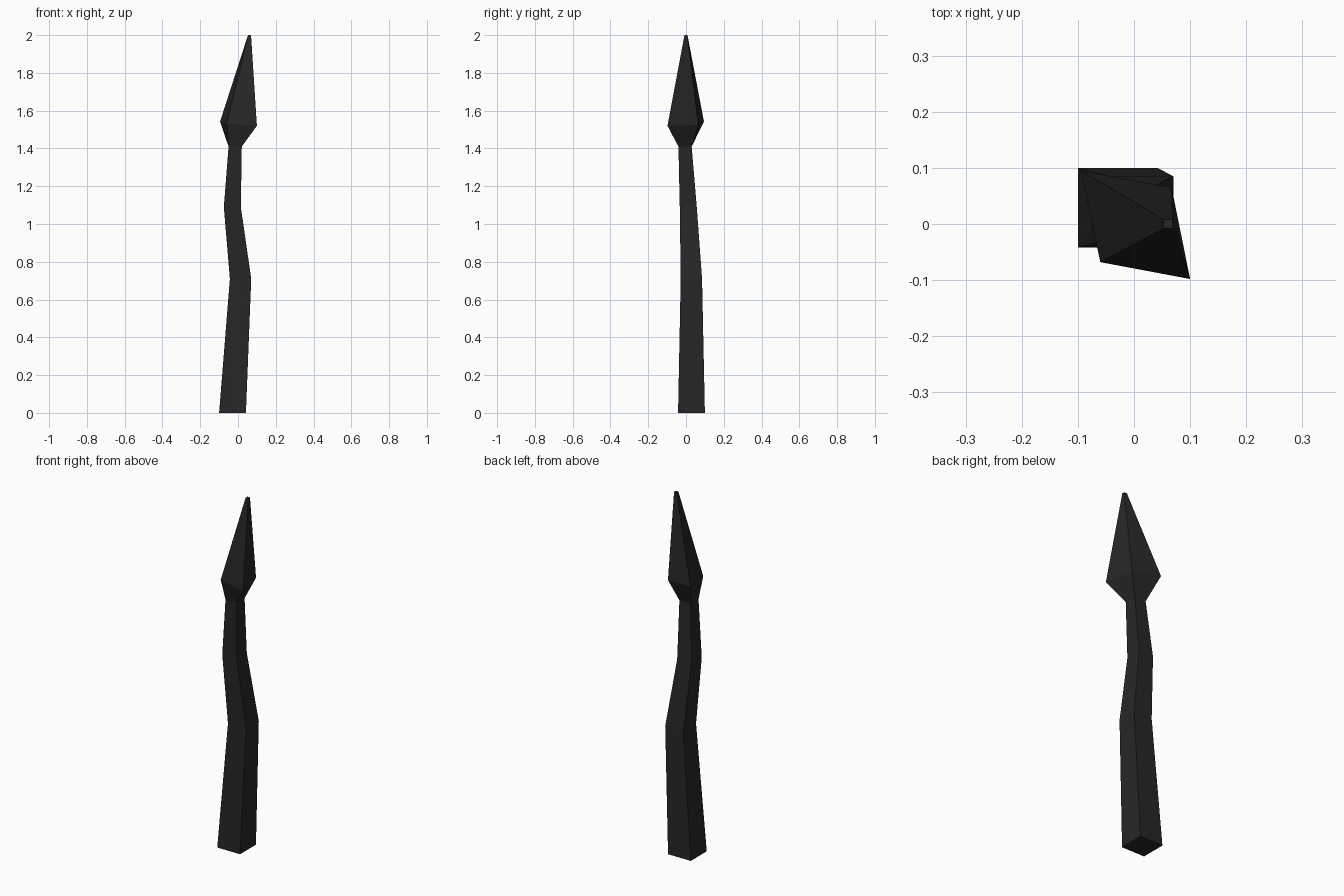
import bpy, bmesh

if "Cube" in bpy.data.objects:
    bpy.data.objects.remove(bpy.data.objects["Cube"])

dark = bpy.data.materials.new("dark_iron")
dark.diffuse_color = (0.02, 0.02, 0.02, 1)
dark.use_nodes = True
dark.node_tree.nodes["Principled BSDF"].inputs["Base Color"].default_value = dark.diffuse_color


def square(x0, x1, y0, y1, z):
    return [(x0, y0, z), (x1, y0, z), (x1, y1, z), (x0, y1, z)]


def loft(name, sections, cap_bottom=False, cap_top=False):
    bm = bmesh.new()
    rings = [[bm.verts.new(p) for p in s] for s in sections]
    for a, b in zip(rings, rings[1:]):
        for i in range(4):
            j = (i + 1) % 4
            bm.faces.new((a[i], a[j], b[j], b[i]))
    if cap_bottom:
        bm.faces.new(rings[0][::-1])
    if cap_top:
        bm.faces.new(rings[-1])
    mesh = bpy.data.meshes.new(name)
    bm.to_mesh(mesh)
    bm.free()
    mesh.materials.append(dark)
    bpy.context.collection.objects.link(bpy.data.objects.new(name, mesh))


neck = square(-0.05, 0.02, -0.04, 0.03, 1.41)

# crooked, tapering square shaft
loft("shaft", [
    square(-0.10, 0.042, -0.042, 0.10, 0),
    square(-0.043, 0.07, -0.028, 0.085, 0.71),
    square(-0.075, 0.015, -0.033, 0.057, 1.09),
    neck], cap_bottom=True)

# skewed spike head: flared kite section narrowing to a tiny flat tip
flare = [(-0.06, -0.068, 1.53), (0.10, -0.098, 1.52),
         (0.067, 0.065, 1.525), (-0.095, 0.095, 1.542)]
loft("spike_head", [neck, flare, square(0.053, 0.069, -0.008, 0.008, 2.0)],
     cap_top=True)
